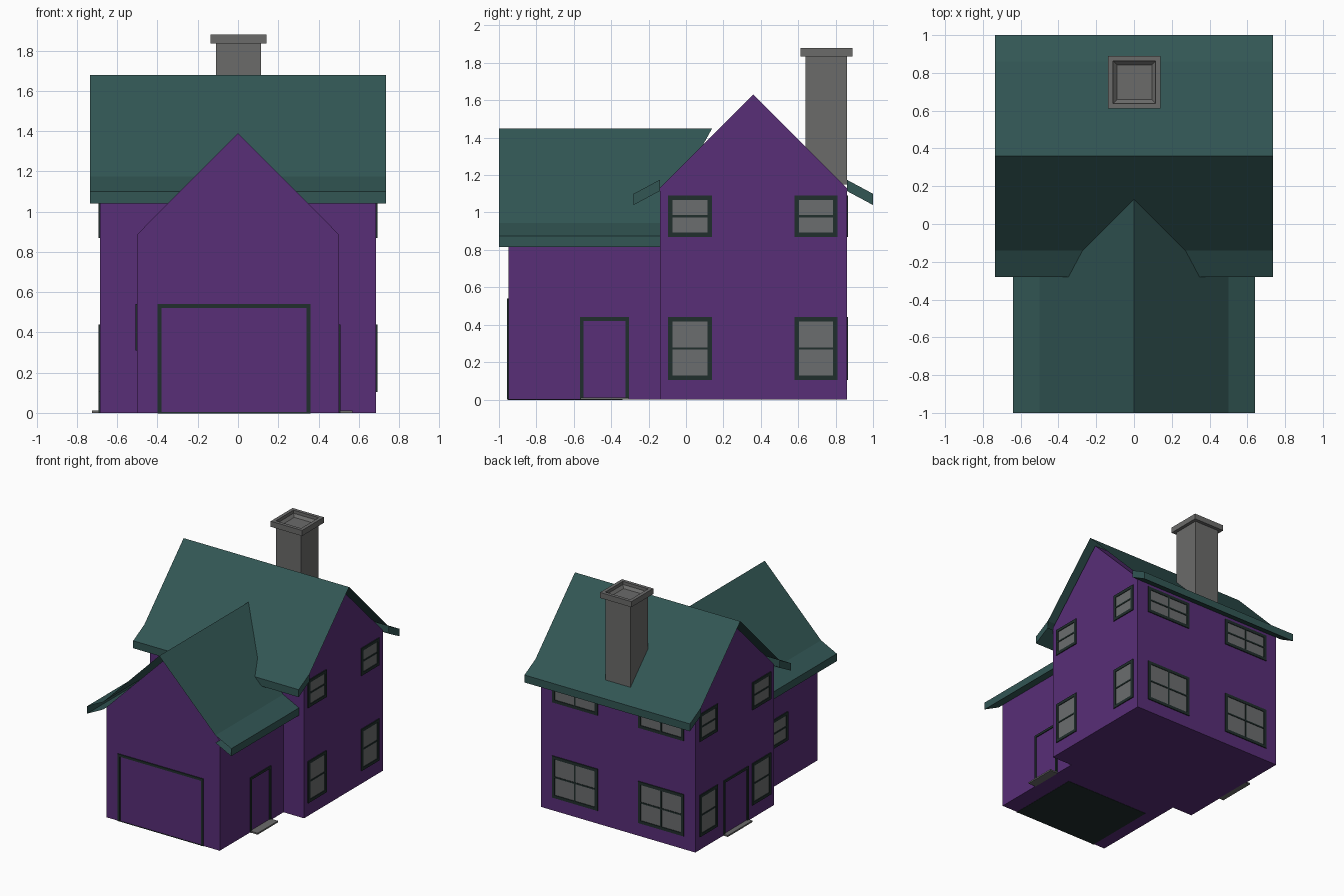
import bpy, bmesh
from mathutils import Vector

if "Cube" in bpy.data.objects:
    bpy.data.objects.remove(bpy.data.objects["Cube"])


def material(name, r, g, b):
    lin = [((c / 255 + 0.055) / 1.055) ** 2.4 for c in (r, g, b)]
    m = bpy.data.materials.new(name)
    m.diffuse_color = (*lin, 1)
    m.use_nodes = True
    m.node_tree.nodes["Principled BSDF"].inputs["Base Color"].default_value = m.diffuse_color
    return m


PURPLE = material("purple wall", 88, 46, 119)
TEAL = material("teal roof", 50, 86, 84)
TRIM = material("dark green trim", 32, 46, 44)
GLASS = material("grey glass", 107, 109, 110)
STONE = material("grey stone", 107, 107, 106)


def finish(name, bm, mat):
    me = bpy.data.meshes.new(name)
    bm.to_mesh(me)
    bm.free()
    me.materials.append(mat)
    ob = bpy.data.objects.new(name, me)
    bpy.context.collection.objects.link(ob)
    return ob


def box(bm, x0, x1, y0, y1, z0, z1):
    vs = bmesh.ops.create_cube(bm, size=1)["verts"]
    lo, hi = Vector((x0, y0, z0)), Vector((x1, y1, z1))
    for v in vs:
        v.co = Vector([(lo[i] + hi[i]) / 2 + v.co[i] * (hi[i] - lo[i]) for i in range(3)])


def prism(name, half, eave, apex, a0, a1, place):
    """Gabled wall block; place(across, along, z) gives the position."""
    bm = bmesh.new()
    prof = [(-half, 0), (half, 0), (half, eave), (0, apex), (-half, eave)]
    f = [[bm.verts.new(place(u, a, z)) for u, z in prof] for a in (a0, a1)]
    bm.faces.new(f[0])
    bm.faces.new(f[1])
    for i in range(5):
        j = (i + 1) % 5
        bm.faces.new((f[0][i], f[0][j], f[1][j], f[1][i]))
    bmesh.ops.recalc_face_normals(bm, faces=bm.faces)
    return finish(name, bm, PURPLE)


def roof(name, prof, start, ends, place, caps):
    """Roof sheet with boxed, flared eaves; prof runs from ridge to soffit."""
    bm = bmesh.new()
    for s in (-1, 1):
        a = [bm.verts.new(place(s * u, start, z)) for u, z in prof]
        b = [bm.verts.new(place(s * u, e, z)) for (u, z), e in zip(prof, ends)]
        for i in range(4):
            bm.faces.new((a[i], a[i + 1], b[i + 1], b[i]))
        if caps:
            bm.faces.new(a[1:])
            bm.faces.new(b[1:])
    bmesh.ops.remove_doubles(bm, verts=bm.verts, dist=1e-5)
    bmesh.ops.recalc_face_normals(bm, faces=bm.faces)
    top = max(bm.faces, key=lambda f: f.calc_center_median().z)
    if top.normal.z < 0:
        bmesh.ops.reverse_faces(bm, faces=bm.faces)
    return finish(name, bm, TEAL)


def main_place(u, a, z):
    return (a, 0.36 + u, z)


def wing_place(u, a, z):
    return (u, a, z)


# walls
prism("main_house_walls", 0.5, 1.13, 1.63, -0.685, 0.685, main_place)
prism("garage_walls", 0.503, 0.885, 1.39, -0.95, -0.135, wing_place)

# roofs
roof("main_roof", [(0, 1.68), (0.5, 1.175), (0.64, 1.10), (0.64, 1.04), (0.5, 1.115)],
     -0.735, [0.735] * 5, main_place, True)
roof("garage_roof", [(0, 1.45), (0.5, 0.945), (0.64, 0.875), (0.64, 0.815), (0.5, 0.885)],
     -1.0, [0.14, -0.14, -0.14, -0.14, -0.14], wing_place, False)

# wall planes: axis, position, outward direction
RIGHT, LEFT, BACK = ("x", 0.685, 1), ("x", -0.685, -1), ("y", 0.86, 1)
G_RIGHT, G_LEFT, G_FRONT = ("x", 0.503, 1), ("x", -0.503, -1), ("y", -0.95, -1)


def plate(bm, wall, u0, u1, z0, z1, depth):
    axis, p, s = wall
    d0, d1 = sorted((p - s * 0.002, p + s * depth))
    if axis == "x":
        box(bm, d0, d1, u0, u1, z0, z1)
    else:
        box(bm, u0, u1, d0, d1, z0, z1)


def surround(bm, wall, u0, u1, z0, z1, t, sill):
    plate(bm, wall, u0, u0 + t, z0, z1, 0.007)
    plate(bm, wall, u1 - t, u1, z0, z1, 0.007)
    plate(bm, wall, u0 + t, u1 - t, z1 - t, z1, 0.007)
    if sill:
        plate(bm, wall, u0 + t, u1 - t, z0, z0 + t, 0.007)


def window(name, wall, u0, u1, z0, z1, cross=False):
    bm = bmesh.new()
    t, m = 0.024, 0.006
    surround(bm, wall, u0, u1, z0, z1, t, True)
    zc, uc = (z0 + z1) / 2, (u0 + u1) / 2
    plate(bm, wall, u0 + t, u1 - t, zc - m, zc + m, 0.006)
    if cross:
        plate(bm, wall, uc - m, uc + m, z0 + t, z1 - t, 0.0065)
    finish(name + "_frame", bm, TRIM)
    bm = bmesh.new()
    plate(bm, wall, u0 + t, u1 - t, z0 + t, z1 - t, 0.002)
    finish(name + "_glass", bm, GLASS)


# windows on both floors
for floor, z0, z1 in (("lower", 0.105, 0.44), ("upper", 0.87, 1.09)):
    for side, wall in (("right", RIGHT), ("left", LEFT)):
        window(f"{side}_{floor}_front_window", wall, -0.095, 0.14, z0, z1)
        window(f"{side}_{floor}_rear_window", wall, 0.58, 0.81, z0, z1)
    for side, u0, u1 in (("left", -0.585, -0.18), ("right", 0.18, 0.585)):
        window(f"back_{floor}_{side}_window", BACK, u0, u1, z0, z1, True)
window("garage_side_window", G_LEFT, -0.57, -0.33, 0.31, 0.54)

# door surrounds
for name, wall, u0, u1, z1 in (("garage_door_trim", G_FRONT, -0.40, 0.36, 0.54),
                               ("garage_side_door_trim", G_RIGHT, -0.567, -0.305, 0.44),
                               ("left_door_trim", LEFT, 0.19, 0.505, 0.44)):
    bm = bmesh.new()
    surround(bm, wall, u0, u1, 0, z1, 0.019, False)
    finish(name, bm, TRIM)

# dark garage floor slab seen from below
bm = bmesh.new()
box(bm, -0.40, 0.36, -0.952, -0.34, -0.002, 0.004)
finish("garage_floor", bm, TRIM)

# door steps
for name, x0, x1, y0, y1 in (("garage_side_step", 0.50, 0.57, -0.565, -0.305),
                             ("left_door_step", -0.725, -0.68, 0.19, 0.505)):
    bm = bmesh.new()
    box(bm, x0, x1, y0, y1, 0, 0.012)
    finish(name, bm, STONE)

# chimney: shaft, wider cap and sunken opening as stacked square rings
bm = bmesh.new()
cx, cy = 0.002, 0.75
rings = []
for h, z in ((0.112, 1.15), (0.112, 1.835), (0.139, 1.835), (0.139, 1.88),
             (0.112, 1.88), (0.112, 1.855), (0.092, 1.835)):
    rings.append([bm.verts.new((cx + sx * h, cy + sy * h, z))
                  for sx, sy in ((-1, -1), (1, -1), (1, 1), (-1, 1))])
for a, b in zip(rings, rings[1:]):
    for i in range(4):
        j = (i + 1) % 4
        bm.faces.new((a[i], a[j], b[j], b[i]))
bm.faces.new(rings[-1])
finish("chimney", bm, STONE)
